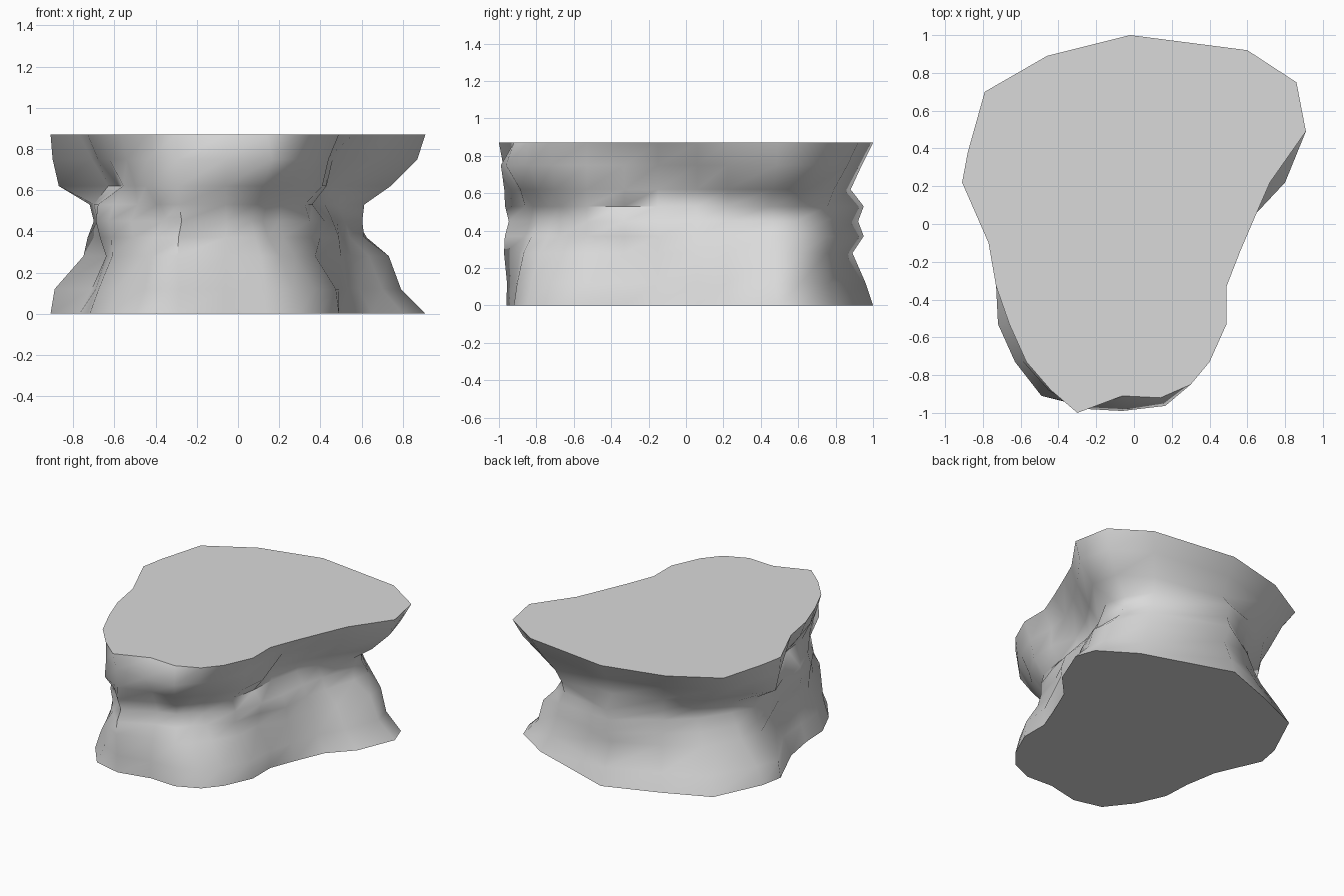
import bpy
import bmesh
import math
from mathutils import Vector

# Remove the default object
default = bpy.data.objects.get("Cube")
if default:
    bpy.data.objects.remove(default, do_unlink=True)

# Plain grey stone material
stone = bpy.data.materials.new("grey_stone")
stone.use_nodes = True
color = (0.7, 0.7, 0.7, 1)
stone.diffuse_color = color
shader = stone.node_tree.nodes["Principled BSDF"]
shader.inputs["Base Color"].default_value = color
shader.inputs["Roughness"].default_value = 0.9

# Rim of the flat top, counter-clockwise from the back
top_rim = [
    (-.02, 1), (-.46, .89), (-.79, .70), (-.88, .38), (-.91, .22), (-.77, -.10),
    (-.73, -.33), (-.66, -.53), (-.57, -.73), (-.44, -.88), (-.30, -1),
    (-.06, -.91), (.14, -.92), (.30, -.85), (.40, -.73), (.49, -.53),
    (.49, -.33), (.56, -.15), (.65, .06), (.72, .22), (.91, .49), (.86, .75), (.60, .92),
]

# The foot follows the same rim except at a few corners
foot_rim = list(top_rim)
for index, corner in {
    1: (-.40, .86), 2: (-.72, .72), 7: (-.72, -.53), 8: (-.63, -.73), 9: (-.49, -.91),
    10: (-.29, -.96), 19: (.80, .22), 21: (.86, .63), 22: (.61, .79),
}.items():
    foot_rim[index] = corner

# Heights of the layers, and how far each layer is worn inwards at key rim corners
height = .87
layers = [0, .12, .28, .37, .45, .53, .62, .75, height]
wear = {
    0: (.04, .11, .05, .08, .05, .12, .06),
    2: (.08, .20, .25, .30, .30, .20, .08),
    4: (.02, .16, .18, .21, .19, .04, .01),
    5: (.06, .13, .10, .09, .07, .14, .06),
    6: (.04, .09, .06, .04, .05, .15, .05),
    8: (.03, .09, .10, .08, .11, .09, .04),
    9: (.04, .03, .08, .12, .08, .01, .01),
    10: (.01, 0, .01, .04, .02, .02, .02),
    11: (0, .02, .05, .08, .05, .01, -.08),
    12: (.02, .06, .11, .15, .12, .04, -.05),
    13: (.04, .12, .19, .22, .20, .11, .02),
    14: (.03, .13, .19, .21, .20, .10, .04),
    16: (0, .10, .09, .07, .13, .06, .06),
    17: (.03, .06, .07, .10, .19, .19, .10),
    20: (.12, .18, .30, .31, .30, .17, .04),
    21: (.11, .16, .25, .30, .31, .17, .06),
}


def worn_depth(corner, layer):
    """Wear at any rim corner, blended between the key corners beside it."""
    if layer in (0, len(layers) - 1):
        return 0
    count = len(top_rim)
    before = max(key for key in wear if key <= corner)
    after = min((key for key in wear if key > corner), default=count)
    blend = (corner - before) / (after - before)
    start, end = wear[before][layer - 1], wear[after % count][layer - 1]
    return start + (end - start) * blend


def rock_point(corner, layer):
    """Point on the rock wall, pushed towards the spine of the rock."""
    z = layers[layer]
    point = Vector(foot_rim[corner]).lerp(Vector(top_rim[corner]), z / height)
    spine = Vector((-.05, max(-.6, min(.35, point.y))))
    point += (spine - point).normalized() * worn_depth(corner, layer)
    return point.x, point.y, z


# Stack the layers into rings and bridge them
bm = bmesh.new()
rings = []
for layer in range(len(layers)):
    rings.append([bm.verts.new(rock_point(c, layer)) for c in range(len(top_rim))])
for low, high in zip(rings, rings[1:]):
    for c in range(len(low)):
        n = (c + 1) % len(low)
        bm.faces.new((low[c], low[n], high[n], high[c]))

# Flat foot and flat top
bm.faces.new(list(reversed(rings[0])))
bm.faces.new(rings[-1])
bmesh.ops.recalc_face_normals(bm, faces=bm.faces)

mesh = bpy.data.meshes.new("rock_pedestal")
bm.to_mesh(mesh)
bm.free()
mesh.materials.append(stone)
rock = bpy.data.objects.new("rock_pedestal", mesh)
bpy.context.collection.objects.link(rock)

# Smooth walls with sharp rims
bpy.ops.object.select_all(action="DESELECT")
rock.select_set(True)
bpy.context.view_layer.objects.active = rock
bpy.ops.object.shade_smooth_by_angle(angle=math.radians(58))
